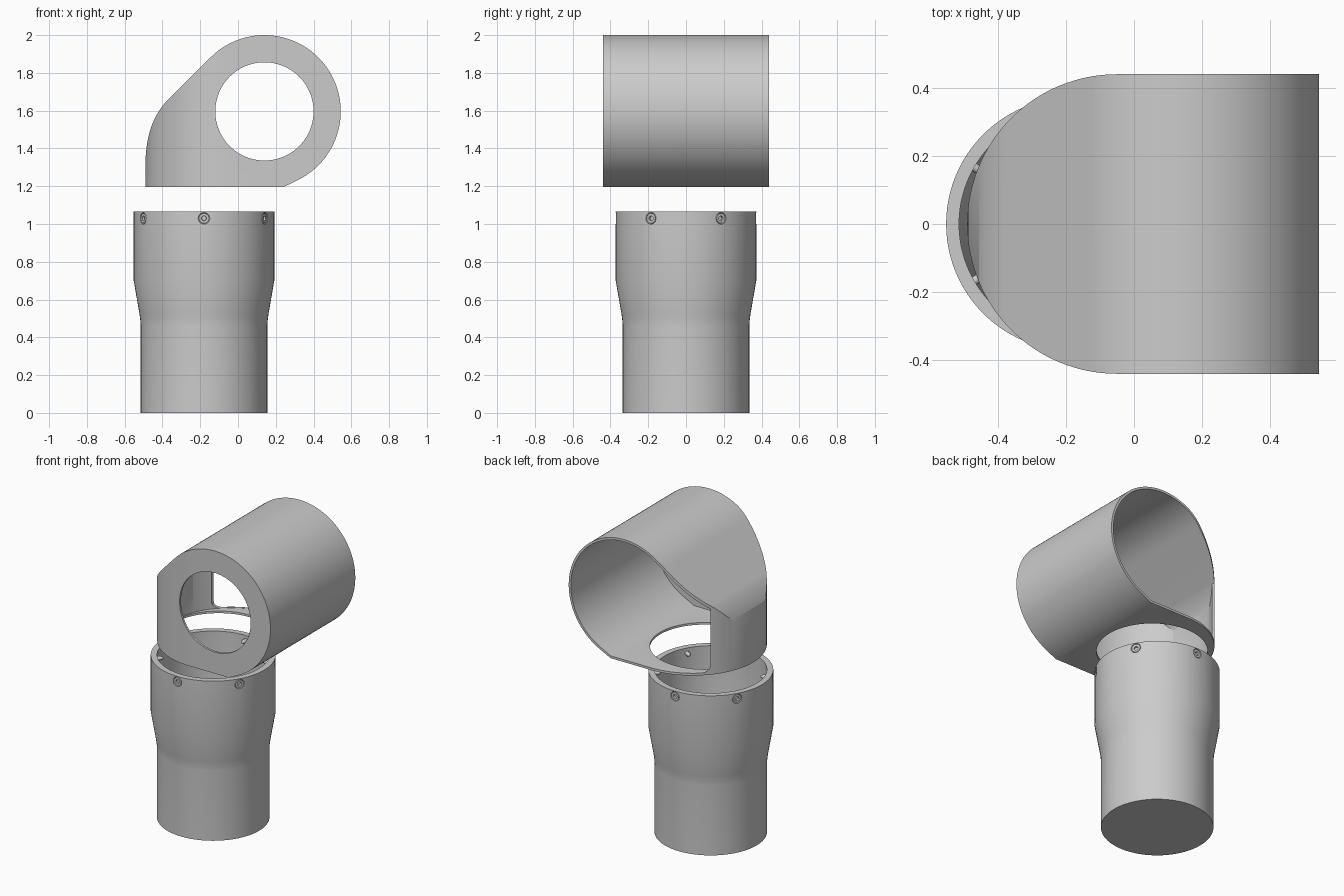
import bpy, bmesh
from math import sin, cos, pi, radians, sqrt
from mathutils import Matrix, Vector

if "Cube" in bpy.data.objects:
    bpy.data.objects.remove(bpy.data.objects["Cube"])

CX, CZ, R = 0.14, 1.596, 0.404     # sideways barrel centre and radius
PX = -0.18                         # post axis
T = 0.014                          # shell thickness
HALF = 0.44


def finish(name, bm):
    bmesh.ops.recalc_face_normals(bm, faces=bm.faces[:])
    me = bpy.data.meshes.new(name)
    bm.to_mesh(me)
    bm.free()
    ob = bpy.data.objects.new(name, me)
    bpy.context.collection.objects.link(ob)
    return ob


def prism(name, pts, axis, a, b):
    """Extrude a polygon along y (points are x,z) or z (points are x,y)."""
    bm = bmesh.new()
    vs = [bm.verts.new((p, a, q) if axis == 'y' else (p, q, a)) for p, q in pts]
    f = bm.faces.new(vs)
    r = bmesh.ops.extrude_face_region(bm, geom=[f])
    d = Vector((0, b - a, 0)) if axis == 'y' else Vector((0, 0, b - a))
    bmesh.ops.translate(bm, vec=d, verts=[v for v in r['geom'] if isinstance(v, bmesh.types.BMVert)])
    return finish(name, bm)


def lathe(name, profile, n):
    """Closed solid of revolution about z; profile starts and ends on the axis."""
    bm = bmesh.new()
    rings = []
    for r, z in profile:
        if r == 0:
            rings.append([bm.verts.new((0, 0, z))] * n)
        else:
            rings.append([bm.verts.new((r * cos(2 * pi * i / n), r * sin(2 * pi * i / n), z)) for i in range(n)])
    for lo, hi in zip(rings, rings[1:]):
        for i in range(n):
            j = (i + 1) % n
            bm.faces.new(list(dict.fromkeys((lo[i], lo[j], hi[j], hi[i]))))
    return finish(name, bm)


def boolean(ob, cutter, op):
    m = ob.modifiers.new('cut', 'BOOLEAN')
    m.operation, m.object, m.solver = op, cutter, 'EXACT'
    bpy.context.view_layer.objects.active = ob
    bpy.ops.object.modifier_apply(modifier=m.name)
    bpy.data.objects.remove(cutter)


def smooth(ob, deg=30):
    bpy.ops.object.select_all(action='DESELECT')
    ob.select_set(True)
    bpy.context.view_layer.objects.active = ob
    bpy.ops.object.shade_smooth_by_angle(angle=radians(deg))


def circle(cx, cy, r, n=96):
    return [(cx + r * cos(2 * pi * i / n), cy + r * sin(2 * pi * i / n)) for i in range(n)]


def barrel_arc(t):
    """Round part of the side profile, down to the flat underside."""
    pts = []
    for i in range(65):
        a = radians(135 - 198 * i / 64)
        pts.append((CX + (R - t) * cos(a), CZ + (R - t) * sin(a)))
    return pts + [(0.24, 1.195 + t)]


def side_profile(t):
    # upright back edge, swept shoulder, 45 degree slope, barrel
    p0, p1, p2 = (-0.49 + t, 1.33), (-0.485 + t, 1.53), (-0.385 + 0.7 * t, 1.643 - 0.7 * t)
    pts = [(-0.49 + t, 1.195 + t)]
    for i in range(17):
        u = i / 16
        pts.append(tuple((1 - u) ** 2 * a + 2 * u * (1 - u) * b + u * u * c for a, b, c in zip(p0, p1, p2)))
    return pts + barrel_arc(t)


def plan_profile(t):
    r, cx = HALF - t, -0.05
    arc = [(cx + r * cos(radians(90 + 180 * i / 64)), r * sin(radians(90 + 180 * i / 64))) for i in range(65)]
    return arc + [(0.8, -r), (0.8, r)]


# Head shell: side profile limited by the rounded plan
head = prism('joint_head', side_profile(0), 'y', -HALF, HALF)
boolean(head, prism('plan_outer', plan_profile(0), 'z', 1.0, 2.2), 'INTERSECT')
cavity = prism('cavity', side_profile(T), 'y', -0.6, 0.6)
boolean(cavity, prism('plan_inner', plan_profile(T), 'z', 1.0, 2.2), 'INTERSECT')
boolean(head, cavity, 'DIFFERENCE')

# Open rear mouth with a rounded lower corner
e, f = T + 0.0012, 0.04
mouth = [(-0.38 + f - f * cos(pi / 2 * i / 8 ), 1.195 + e + f - f * sin(pi / 2 * i / 8)) for i in range(8, -1, -1)]
mouth += [(-0.38, 1.648 - 1.414 * e)] + barrel_arc(e)
boolean(head, prism('mouth', mouth, 'y', 0.05, 0.7), 'DIFFERENCE')

# Round window in the front plate and round opening underneath
boolean(head, prism('window', circle(CX, CZ, 0.26), 'y', -0.6, -0.3), 'DIFFERENCE')
boolean(head, prism('underside_hole', circle(-0.14, 0, 0.33), 'z', 1.1, 1.25), 'DIFFERENCE')
smooth(head)

# Post: belled pipe with a closed foot
post = lathe('post_socket', [
    (0, 0), (0.335, 0), (0.335, 0.46), (0.3365, 0.485), (0.341, 0.52), (0.372, 0.70), (0.372, 1.065),
    (0.334, 1.065), (0.334, 0.70), (0.302, 0.50), (0.298, 0.46), (0.298, 0.03), (0, 0.03)], 96)
post.location.x = PX
bpy.context.view_layer.update()

# Six countersunk screws around the rim, tips reaching inside
for k in range(6):
    a = radians(30 + 60 * k)
    place = (Matrix.Translation((PX, 0, 1.03)) @ Matrix.Rotation(a, 4, 'Z')
             @ Matrix.Rotation(pi / 2, 4, 'Y'))
    sink = lathe('sink', [(0, 0.30), (0.014, 0.30), (0.014, 0.352), (0.031, 0.366), (0.031, 0.40), (0, 0.40)], 24)
    sink.matrix_world = place
    bpy.context.view_layer.update()
    boolean(post, sink, 'DIFFERENCE')
    screw = lathe('screw_%d' % (k + 1), [
        (0, 0.295), (0.006, 0.30), (0.013, 0.315), (0.013, 0.350), (0.027, 0.363), (0.026, 0.370),
        (0.013, 0.370), (0.012, 0.358), (0, 0.358)], 24)
    screw.matrix_world = place
    smooth(screw)
smooth(post)
